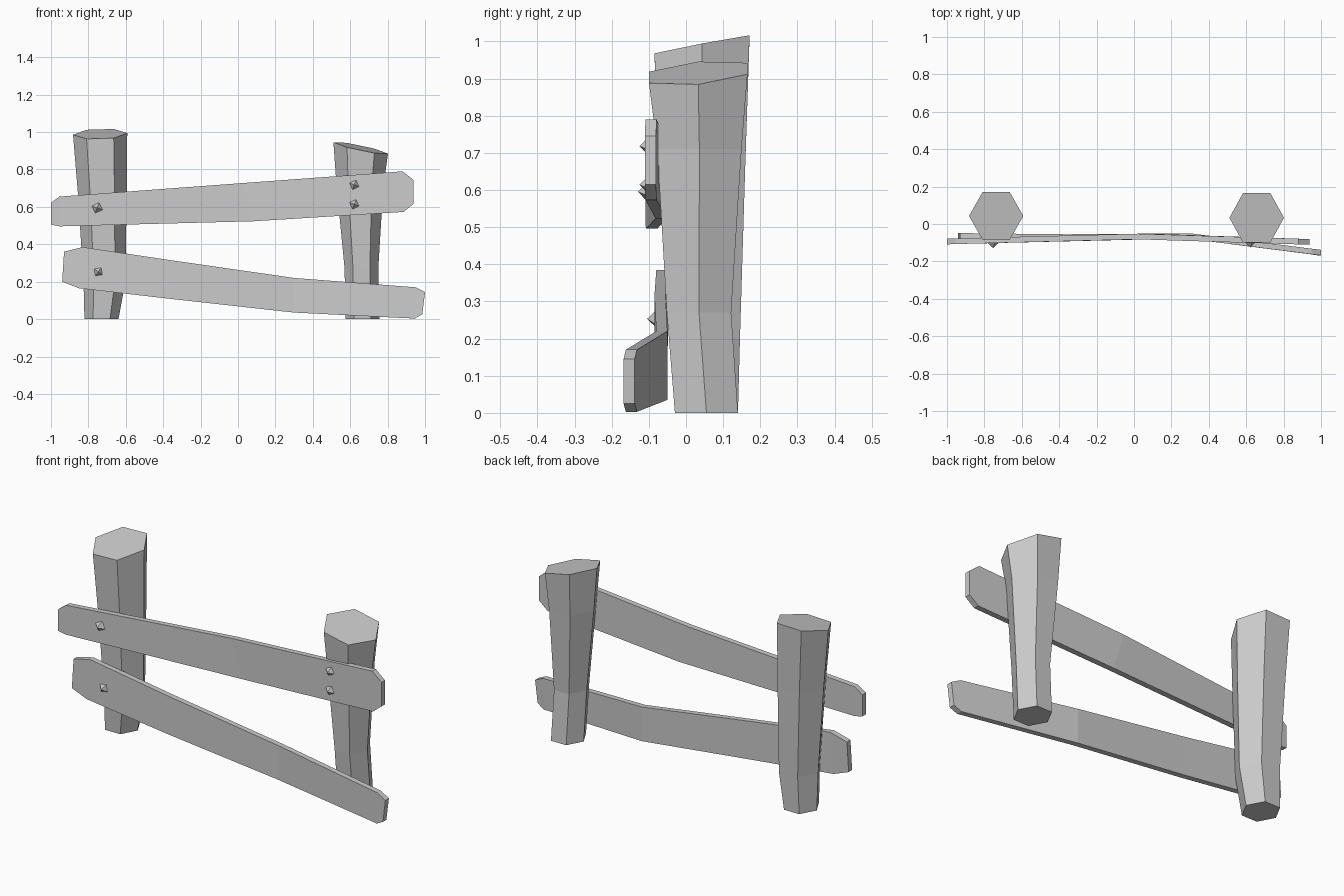
import bpy, bmesh
from math import cos, sin, pi, radians
from mathutils import Matrix, Vector

if "Cube" in bpy.data.objects:
    bpy.data.objects.remove(bpy.data.objects["Cube"])


def finish(name, bm):
    bmesh.ops.recalc_face_normals(bm, faces=bm.faces)
    me = bpy.data.meshes.new(name)
    bm.to_mesh(me)
    bm.free()
    ob = bpy.data.objects.new(name, me)
    bpy.context.collection.objects.link(ob)
    return ob


def loft(name, sections):
    # skin a chain of equal-sized cross-sections and cap both ends
    bm = bmesh.new()
    rings = [[bm.verts.new(p) for p in s] for s in sections]
    n = len(rings[0])
    for a, b in zip(rings, rings[1:]):
        for i in range(n):
            j = (i + 1) % n
            bm.faces.new((a[i], a[j], b[j], b[i]))
    bm.faces.new(rings[0])
    bm.faces.new(rings[-1])
    return finish(name, bm)


def post(name, rings):
    # ring: centre x, centre y, z, radius x, radius y, slope x, slope y
    sections = []
    for cx, cy, z, rx, ry, sx, sy in rings:
        pts = []
        for i in range(6):
            dx, dy = rx * cos(i * pi / 3), ry * sin(i * pi / 3)
            pts.append((cx + dx, cy + dy, z + sx * dx + sy * dy))
        sections.append(pts)
    return loft(name, sections)


def board(name, stations, thick=0.03):
    # station: x at bottom, x at top, z bottom, z top, y of back face
    return loft(name, [[(xb, y, zb), (xt, y, zt), (xt, y - thick, zt), (xb, y - thick, zb)]
                       for xb, xt, zb, zt, y in stations])


def nail(name, x, y, z, turn):
    bm = bmesh.new()
    bmesh.ops.create_cone(bm, cap_ends=True, segments=4, radius1=0.038, radius2=0, depth=0.034)
    rot = Matrix.Rotation(radians(turn), 4, 'Y') @ Matrix.Rotation(pi / 2, 4, 'X')
    bmesh.ops.transform(bm, matrix=Matrix.Translation(Vector((x, y, z))) @ rot, verts=bm.verts)
    return finish(name, bm)


# Hexagonal posts, wider and slanted at the top
post("left_post", [
    (-0.730, 0.055, 0.00, 0.091, 0.098, 0, 0),
    (-0.714, 0.050, 0.20, 0.112, 0.110, 0, 0),
    (-0.725, 0.045, 0.66, 0.130, 0.132, 0, 0),
    (-0.737, 0.043, 0.99, 0.145, 0.148, 0.03, 0.19)])
post("right_post", [
    (0.665, 0.055, 0.00, 0.091, 0.098, 0, 0),
    (0.660, 0.035, 0.27, 0.090, 0.100, 0, 0),
    (0.652, 0.036, 0.71, 0.125, 0.131, 0, 0),
    (0.656, 0.033, 0.915, 0.146, 0.153, -0.21, 0.09)])

# Bent boards with clipped ends
board("upper_board", [
    (-1.0, -1.0, 0.505, 0.622, -0.079),
    (-0.955, -0.955, 0.496, 0.655, -0.077),
    (0.08, 0.02, 0.523, 0.727, -0.052),
    (0.885, 0.88, 0.573, 0.79, -0.079),
    (0.937, 0.937, 0.615, 0.745, -0.081)])
board("lower_board", [
    (-0.94, -0.93, 0.20, 0.36, -0.048),
    (-0.85, -0.83, 0.165, 0.385, -0.05),
    (-0.36, -0.36, 0.108, 0.315, -0.055),
    (0.30, 0.30, 0.035, 0.22, -0.05),
    (0.945, 0.95, 0.003, 0.17, -0.132),
    (0.985, 1.0, 0.025, 0.145, -0.138)])

# Faceted nail heads
nail("nail_upper_left", -0.753, -0.112, 0.595, 20)
nail("nail_lower_left", -0.747, -0.088, 0.253, 35)
nail("nail_right_top", 0.622, -0.108, 0.718, 20)
nail("nail_right_bottom", 0.622, -0.108, 0.614, 20)
